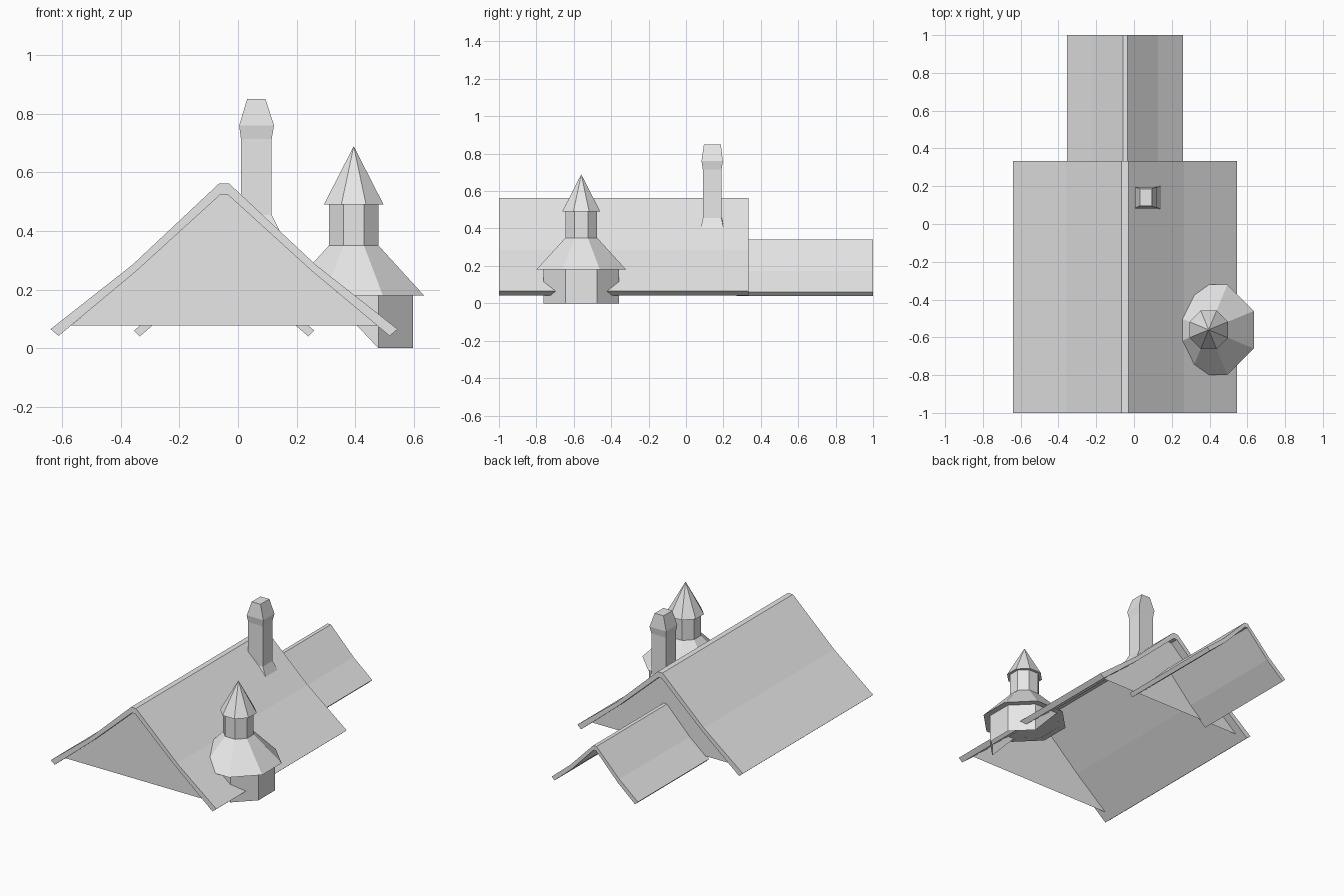
import bpy, bmesh, math

if "Cube" in bpy.data.objects:
    bpy.data.objects.remove(bpy.data.objects["Cube"])

stone = bpy.data.materials.new("light_grey")
stone.diffuse_color = (0.8, 0.8, 0.8, 1)
stone.use_nodes = True
stone.node_tree.nodes["Principled BSDF"].inputs["Base Color"].default_value = stone.diffuse_color

AXIS = -0.0475  # x of the roof ridge


def finish(name, bm, recalc=True):
    if recalc:
        bmesh.ops.recalc_face_normals(bm, faces=bm.faces[:])
    mesh = bpy.data.meshes.new(name)
    bm.to_mesh(mesh)
    bm.free()
    mesh.materials.append(stone)
    obj = bpy.data.objects.new(name, mesh)
    bpy.context.collection.objects.link(obj)
    return obj


def mirrored(half):
    """Eave-to-ridge half profile -> full profile across the ridge axis."""
    return [(AXIS - d, z) for d, z in half] + [(AXIS + d, z) for d, z in reversed(half)]


def roof_slab(name, outer, inner, y0, y1):
    """Bent roof sheet extruded along y."""
    bm = bmesh.new()
    profile = mirrored(outer) + mirrored(inner)[::-1]
    front = [bm.verts.new((x, y0, z)) for x, z in profile]
    back = [bm.verts.new((x, y1, z)) for x, z in profile]
    n, h = len(profile), len(profile) // 2
    for i in range(n):
        j = (i + 1) % n
        bm.faces.new((front[i], front[j], back[j], back[i]))
    for i in range(h - 1):  # end strips
        for ring in (front, back):
            bm.faces.new((ring[i], ring[i + 1], ring[n - 2 - i], ring[n - 1 - i]))
    return finish(name, bm)


def gable(name, half, y, facing):
    bm = bmesh.new()
    f = bm.faces.new([bm.verts.new((x, y, z)) for x, z in mirrored(half)])
    f.normal_update()
    if f.normal.y * facing < 0:
        f.normal_flip()
    return finish(name, bm, False)


def loft(name, rings, cap_bottom=False, cap_top=False):
    """Skin between rings of equal point count."""
    bm = bmesh.new()
    vs = [[bm.verts.new(p) for p in ring] for ring in rings]
    for a, b in zip(vs, vs[1:]):
        for i in range(len(a)):
            j = (i + 1) % len(a)
            bm.faces.new((a[i], a[j], b[j], b[i]))
    if cap_bottom:
        bm.faces.new(vs[0][::-1])
    if cap_top:
        bm.faces.new(vs[-1])
    return finish(name, bm, False)


# Main roof and its end walls
main_inner = [(0.565, 0.042), (0.30, 0.263), (0.012, 0.525)]
roof_slab("main_roof", [(0.5925, 0.065), (0.3125, 0.285), (0.0175, 0.562)],
          main_inner, -1.0, 0.333)
wall = [(0.523, 0.077)] + main_inner[1:]
gable("front_gable", wall, -0.95, -1)
gable("back_gable", wall, 0.28, 1)

# Lower rear wing, open underneath and at its end
roof_slab("rear_wing_roof", [(0.308, 0.06), (0.175, 0.172), (0.012, 0.34)],
          [(0.288, 0.04), (0.165, 0.146), (0.008, 0.312)], 0.27, 1.0)

# Octagonal corner tower
TX, TY = 0.395, -0.56


def octagon(apothem, z):
    r = apothem / math.cos(math.pi / 8)
    return [(TX + r * math.cos(a), TY + r * math.sin(a), z)
            for a in (math.pi / 8 + k * math.pi / 4 for k in range(8))]


# the inner side of the base rises with the roof slope
foot = [(x, y, 0 if x > TX else 0.179) for x, y, z in octagon(0.203, 0)]
loft("tower_base", [foot, octagon(0.203, 0.18)])
loft("tower_skirt", [octagon(0.24, 0.18), octagon(0.085, 0.35)], cap_bottom=True)
loft("tower_shaft", [octagon(0.085, 0.35), octagon(0.085, 0.49)])
loft("tower_spire", [octagon(0.102, 0.49), octagon(0.0008, 0.688)],
     cap_bottom=True, cap_top=True)


# Chimney with flared foot and tapered cap
def box_ring(x0, x1, y0, y1, z):
    return [(x0, y0, z), (x1, y0, z), (x1, y1, z), (x0, y1, z)]


foot = [(0.01, 0.083, 0.46), (0.145, 0.078, 0.395), (0.145, 0.202, 0.395), (0.01, 0.197, 0.46)]
loft("chimney", [foot,
                 box_ring(0.01, 0.115, 0.09, 0.19, 0.455),
                 box_ring(0.01, 0.115, 0.09, 0.19, 0.715),
                 box_ring(0.004, 0.123, 0.083, 0.197, 0.76),
                 box_ring(0.031, 0.094, 0.096, 0.186, 0.85)], cap_top=True)
